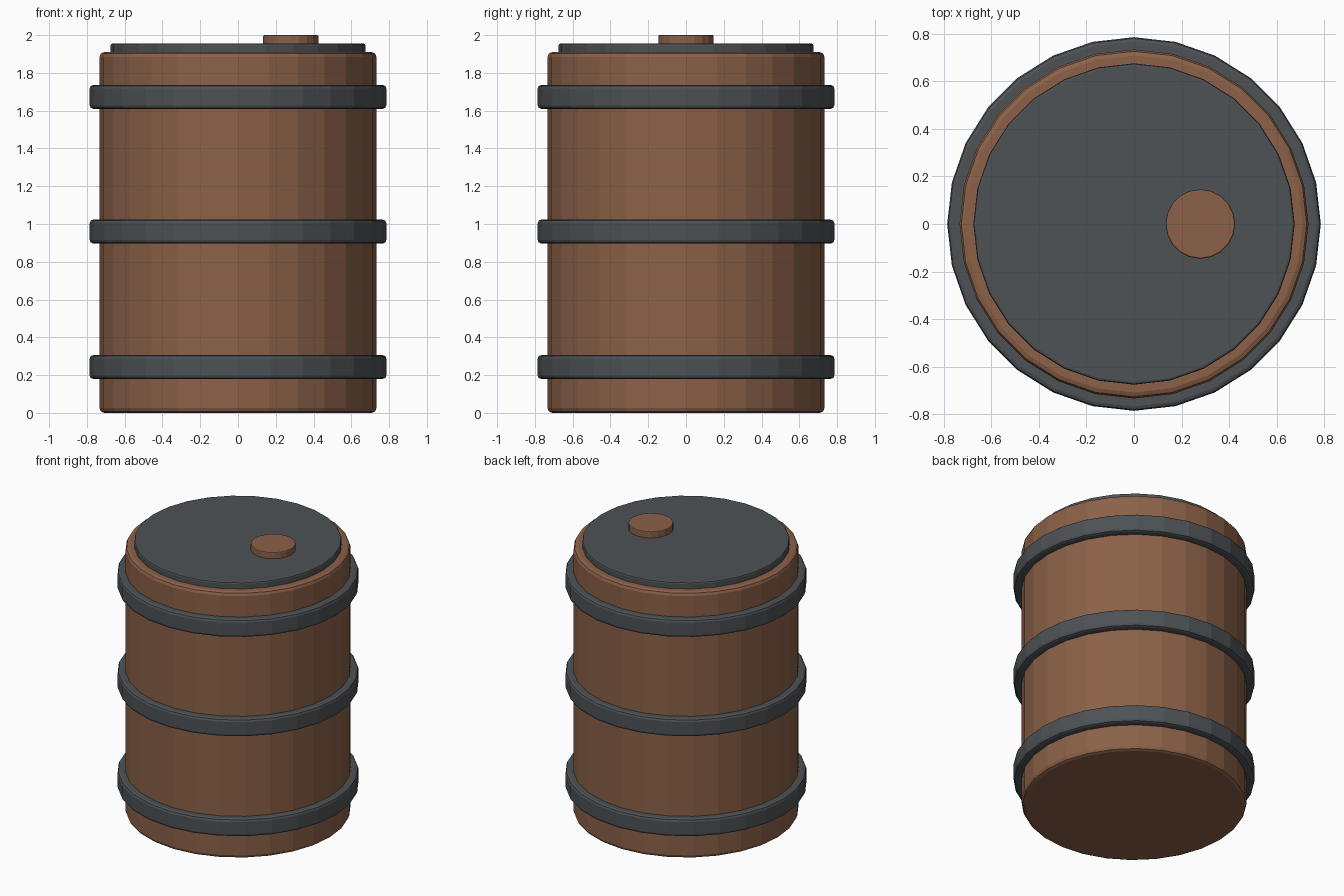
import bpy

default_cube = bpy.data.objects.get("Cube")
if default_cube:
    bpy.data.objects.remove(default_cube, do_unlink=True)


def make_material(name, colour):
    mat = bpy.data.materials.new(name)
    mat.use_nodes = True
    mat.diffuse_color = colour
    bsdf = next(n for n in mat.node_tree.nodes if n.type == 'BSDF_PRINCIPLED')
    bsdf.inputs["Base Color"].default_value = colour
    return mat


wood = make_material("brown wood", (0.26, 0.12, 0.065, 1))
iron = make_material("dark iron", (0.075, 0.084, 0.092, 1))


def drum(name, radius, bottom, top, mat, bevel, sides=28, x=0.0):
    """Upright flat-shaded cylinder with softened rims."""
    bpy.ops.mesh.primitive_cylinder_add(
        vertices=sides, radius=radius, depth=top - bottom,
        location=(x, 0, (bottom + top) / 2))
    obj = bpy.context.object
    obj.name = name
    obj.data.materials.append(mat)
    mod = obj.modifiers.new("soft rim", 'BEVEL')
    mod.width = bevel
    mod.segments = 2
    mod.limit_method = 'ANGLE'
    mod.angle_limit = 0.8
    return obj


# Wooden body
drum("barrel_body", 0.733, 0.0, 1.91, wood, 0.025)

# Iron hoops
for label, centre in (("lower", 0.243), ("middle", 0.96), ("upper", 1.673)):
    drum(label + "_hoop", 0.785, centre - 0.063, centre + 0.063, iron, 0.018)

# Lid and bung
drum("lid", 0.675, 1.87, 1.955, iron, 0.01)
drum("bung", 0.146, 1.93, 2.0, wood, 0.006, sides=20, x=0.279)
